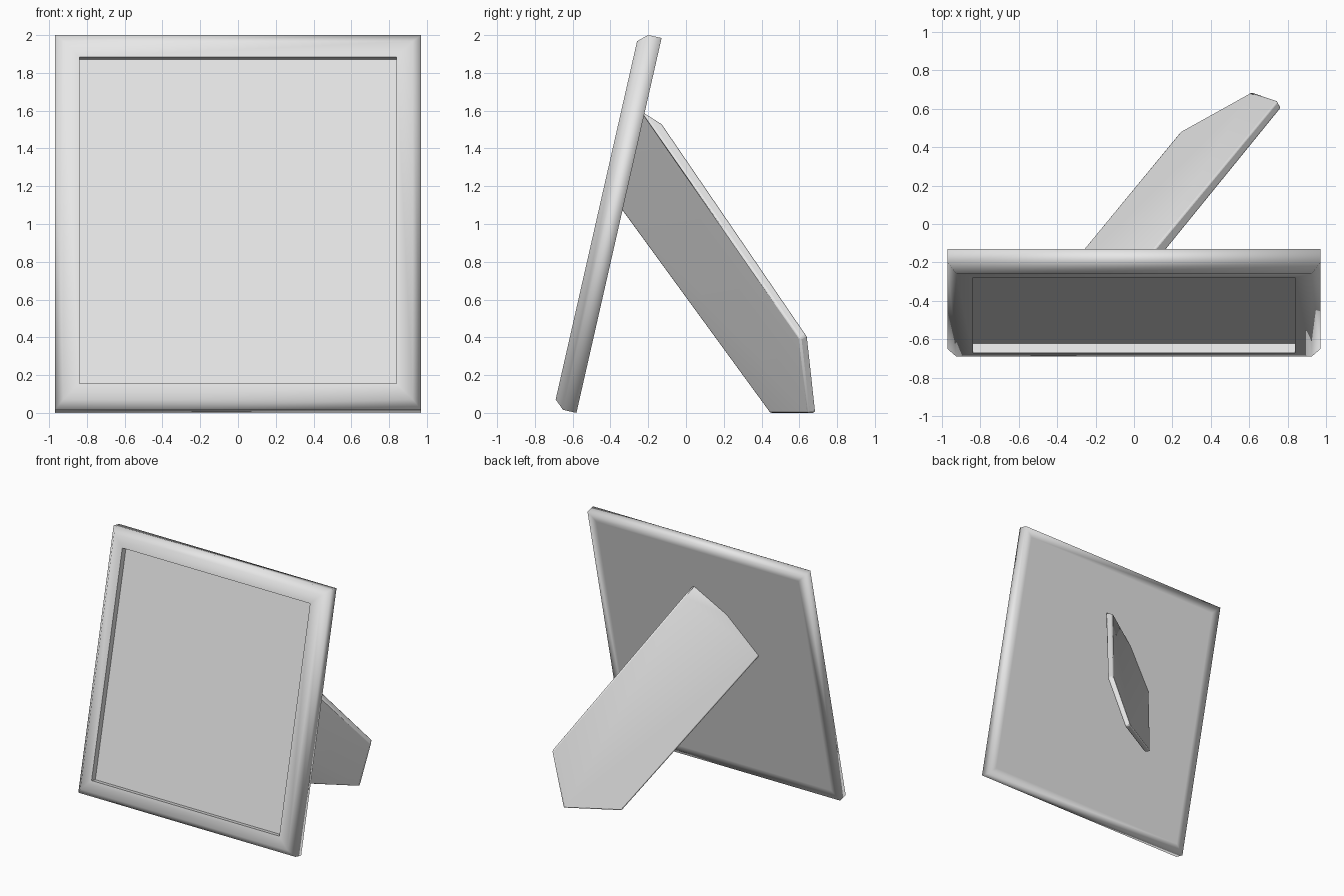
import bpy, bmesh, math
from mathutils import Vector, Matrix

old = bpy.data.objects.get("Cube")
if old:
    bpy.data.objects.remove(old, do_unlink=True)

grey = bpy.data.materials.new("light_grey")
grey.use_nodes = True
grey.diffuse_color = (0.8, 0.8, 0.8, 1)
grey.node_tree.nodes["Principled BSDF"].inputs["Base Color"].default_value = (0.8, 0.8, 0.8, 1)


def make_object(name, bm):
    bmesh.ops.recalc_face_normals(bm, faces=bm.faces)
    mesh = bpy.data.meshes.new(name)
    bm.to_mesh(mesh)
    bm.free()
    mesh.materials.append(grey)
    obj = bpy.data.objects.new(name, mesh)
    bpy.context.collection.objects.link(obj)
    return obj


# Picture frame: rectangular rings skinned from the back round to the recessed panel
HALF_W, HEIGHT, TILT = 0.97, 2.035, math.radians(12.8)
BORDER, FRONT, PANEL = 0.132, -0.123, -0.073
profile = [(0.07, 0), (0, 0), (0, -0.073), (0.045, FRONT),
           (BORDER, FRONT), (BORDER, PANEL)]      # inset from the rim, depth

bm = bmesh.new()
rings = []
for inset, depth in profile:
    w, low, high = HALF_W - inset, inset, HEIGHT - inset
    rings.append([bm.verts.new((x, depth, z))
                  for x, z in ((-w, low), (w, low), (w, high), (-w, high))])
for a, b in zip(rings, rings[1:]):
    for i in range(4):
        j = (i + 1) % 4
        bm.faces.new((a[i], a[j], b[j], b[i]))
bm.faces.new(rings[0])
bm.faces.new(rings[-1])
for f in bm.faces:
    f.smooth = True
# Crisp edges around the recess
crisp = set(rings[-1] + rings[-2])
for e in bm.edges:
    if e.verts[0] in crisp and e.verts[1] in crisp:
        e.smooth = False
bm.transform(Matrix.Translation((0, -0.58, 0)) @ Matrix.Rotation(-TILT, 4, 'X'))
make_object("picture_frame", bm)

# Easel leg: slanted plate, its upper end buried in the back of the frame
outline = [(0.745, 0.64, 0.41), (0.61, 0.685, 0), (0.24, 0.48, 0),
           (-0.43, -0.335, 1.13), (-0.21, -0.272, 1.40), (0.11, -0.125, 1.53)]
back = [Vector(p) for p in outline]
normal = (back[5] - back[0]).cross(back[2] - back[1]).normalized()
front = [p + normal * 0.045 for p in back]
front[5] = Vector((0.085, -0.235, 1.60))          # far corner runs into the frame
for p in front:
    p.z = max(p.z, 0)

bm = bmesh.new()
for p in back + front:
    bm.verts.new(p)
hull = bmesh.ops.convex_hull(bm, input=bm.verts)
bmesh.ops.dissolve_limit(bm, angle_limit=math.radians(4), verts=bm.verts, edges=bm.edges)
leg = make_object("easel_leg", bm)

# Softened leg edges
bevel = leg.modifiers.new("soft_edges", 'BEVEL')
bevel.width = 0.01
bevel.segments = 2
bevel.limit_method = 'ANGLE'
bevel.angle_limit = math.radians(35)

bpy.ops.object.select_all(action='DESELECT')
leg.select_set(True)
bpy.context.view_layer.objects.active = leg
bpy.ops.object.shade_smooth_by_angle(angle=math.radians(40))
